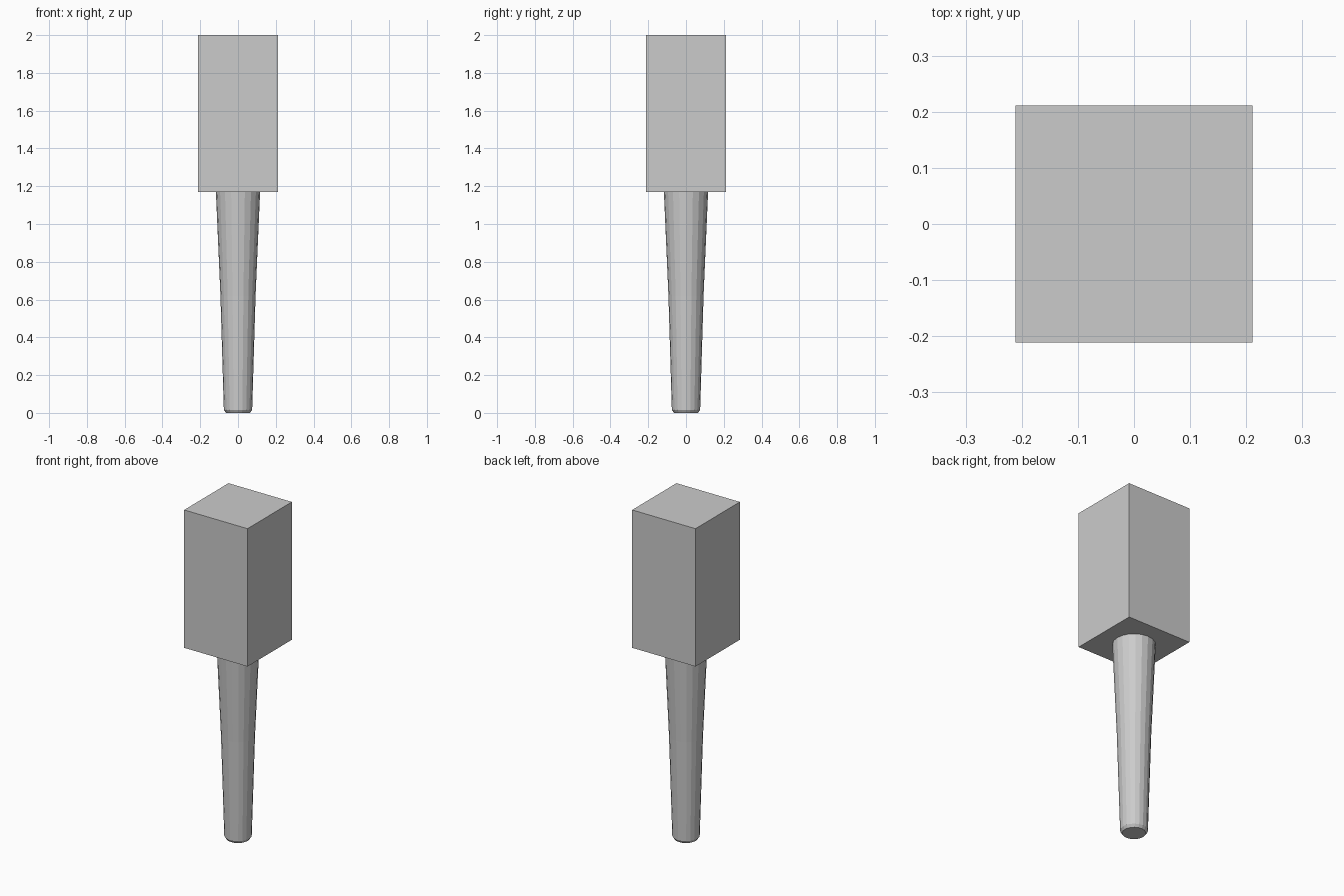
import bpy, bmesh, math

if "Cube" in bpy.data.objects:
    bpy.data.objects.remove(bpy.data.objects["Cube"])


def make_object(name, bm):
    bmesh.ops.recalc_face_normals(bm, faces=bm.faces)
    mesh = bpy.data.meshes.new(name)
    bm.to_mesh(mesh)
    bm.free()
    obj = bpy.data.objects.new(name, mesh)
    bpy.context.collection.objects.link(obj)
    return obj


def lathe(name, profile, sides):
    bm = bmesh.new()
    rings = [[bm.verts.new((r * math.cos(2 * math.pi * i / sides),
                            r * math.sin(2 * math.pi * i / sides), z))
              for i in range(sides)] for r, z in profile]
    for low, high in zip(rings, rings[1:]):
        for i in range(sides):
            j = (i + 1) % sides
            bm.faces.new((low[i], low[j], high[j], high[i]))
    bm.faces.new(rings[0])
    bm.faces.new(rings[-1])
    return make_object(name, bm)


# Square block head
HALF, BASE, TOP = 0.211, 1.17, 2.0
bm = bmesh.new()
bmesh.ops.create_cube(bm, size=1)
for v in bm.verts:
    v.co.x *= 2 * HALF
    v.co.y *= 2 * HALF
    v.co.z = v.co.z * (TOP - BASE) + (BASE + TOP) / 2
make_object("block_head", bm)

# Tapered round handle with a small chamfer at the foot
lathe("tapered_handle",
      [(0.064, 0.0), (0.075, 0.016), (0.093, 0.62), (0.117, BASE)], 20)
